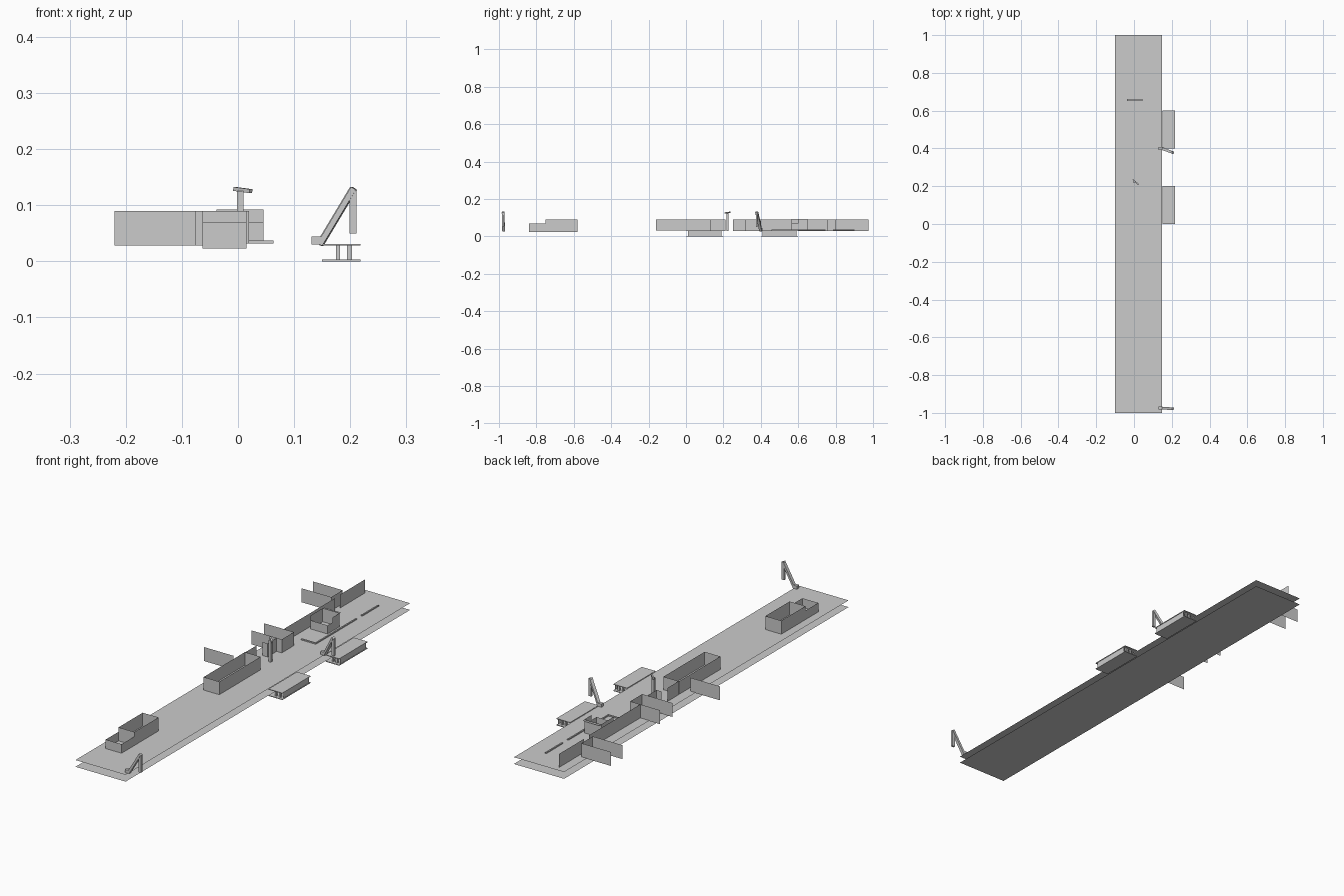
import bpy, bmesh, math
from mathutils import Matrix, Vector

if "Cube" in bpy.data.objects:
    bpy.data.objects.remove(bpy.data.objects["Cube"])

Z0, Z1 = 0.028, 0.09


def finish(name, bm):
    me = bpy.data.meshes.new(name)
    bm.to_mesh(me)
    bm.free()
    ob = bpy.data.objects.new(name, me)
    bpy.context.collection.objects.link(ob)
    return ob


def wall(name, points, z0=Z0, z1=Z1, closed=False):
    """Thin vertical sheet following a plan outline."""
    bm = bmesh.new()
    lo = [bm.verts.new((x, y, z0)) for x, y in points]
    hi = [bm.verts.new((x, y, z1)) for x, y in points]
    n = len(points)
    for i in range(n if closed else n - 1):
        j = (i + 1) % n
        bm.faces.new((lo[i], lo[j], hi[j], hi[i]))
    return finish(name, bm)


def rect(x0, x1, y0, y1):
    return [(x0, y0), (x1, y0), (x1, y1), (x0, y1)]


def sheet(name, x0, x1, y0, y1, z):
    bm = bmesh.new()
    bm.faces.new([bm.verts.new((x, y, z)) for x, y in rect(x0, x1, y0, y1)])
    return finish(name, bm)


def box(name, x0, x1, y0, y1, z0, z1):
    bm = bmesh.new()
    bmesh.ops.create_cube(bm, size=1)
    for v in bm.verts:
        v.co = Vector(((x0 + x1) / 2 + v.co.x * (x1 - x0),
                       (y0 + y1) / 2 + v.co.y * (y1 - y0),
                       (z0 + z1) / 2 + v.co.z * (z1 - z0)))
    return finish(name, bm)


def beam(name, a, b, w, d):
    """Square bar between two points."""
    a, b = Vector(a), Vector(b)
    bm = bmesh.new()
    bmesh.ops.create_cube(bm, size=1)
    rot = (b - a).to_track_quat('Z', 'Y').to_matrix().to_4x4()
    m = Matrix.Translation((a + b) / 2) @ rot @ Matrix.Diagonal((w, d, (b - a).length, 1))
    bmesh.ops.transform(bm, matrix=m, verts=bm.verts)
    return finish(name, bm)


# Two long decks
sheet("lower_deck", -0.10, 0.147, -1, 1, 0.0)
sheet("upper_deck", -0.10, 0.147, -1, 1, 0.03)

# Side platforms with supports between the levels
for y0 in (0.0, 0.4):
    y1 = y0 + 0.2
    box("platform_lower", 0.15, 0.218, y0, y1, 0.0, 0.003)
    box("platform_upper", 0.15, 0.218, y0, y1, 0.028, 0.031)
    wall("platform_outer_panel", [(0.216, y0 + 0.01), (0.216, y1 - 0.01)], 0.003, 0.028)
    for y in (y0 + 0.01, y1 - 0.018):
        box("platform_post_inner", 0.175, 0.182, y, y + 0.008, 0.003, 0.028)
        box("platform_post_outer", 0.194, 0.203, y, y + 0.008, 0.003, 0.028)

# Stepped enclosure near the front
wall("front_enclosure_low", [(-0.063, -0.75), (-0.063, -0.84), (0.015, -0.84), (0.015, -0.75)],
     0.023, 0.07)
wall("front_enclosure_high", rect(-0.063, 0.015, -0.75, -0.58), 0.023, 0.09, True)

# Open middle enclosure
wall("middle_enclosure", rect(-0.057, 0.02, -0.16, 0.13), 0.032, 0.09, True)

# Partition walls and side bays
wall("cross_wall", [(-0.22, 0.075), (-0.075, 0.075)])
wall("corridor_wall", [(-0.055, 0.13), (-0.055, 0.21)])
wall("corridor_return", [(-0.055, 0.25), (-0.03, 0.25), (-0.03, 0.315)])
wall("middle_bay", [(-0.153, 0.315), (-0.005, 0.315), (-0.005, 0.4), (-0.153, 0.4)])
wall("long_wall", [(-0.055, 0.4), (-0.055, 0.76)])
wall("rear_bay", [(-0.22, 0.76), (-0.073, 0.76), (-0.073, 0.84), (-0.22, 0.84)])
wall("rear_wall", [(-0.058, 0.8), (-0.058, 0.975)])

# Console bin with inner shelf and back ledge
wall("console_bin", rect(-0.038, 0.045, 0.565, 0.65), 0.032, 0.07, True)
wall("console_rim", [(0.045, 0.65), (-0.038, 0.65), (-0.038, 0.565)], 0.07, 0.092)
wall("console_right_rim", [(0.045, 0.6), (0.045, 0.65)], 0.07, 0.092)
sheet("console_ledge", -0.038, 0.045, 0.65, 0.662, 0.09)

# Raised rails on the deck
box("rail_front", -0.01, 0.063, 0.457, 0.463, 0.032, 0.037)
box("rail_long", 0.057, 0.063, 0.463, 0.745, 0.032, 0.037)
box("rail_rear", 0.057, 0.063, 0.785, 0.90, 0.032, 0.037)

# Signal mast with angled top bar
box("mast", -0.002, 0.01, 0.216, 0.228, 0.03, 0.125)
beam("mast_bar", (-0.006, 0.236, 0.129), (0.023, 0.208, 0.125), 0.007, 0.007)

# Folding cranes
for y, dy in ((0.4, -0.022), (-0.975, -0.003)):
    box("crane_base", 0.131, 0.151, y - 0.008, y + 0.008, 0.03, 0.044)
    beam("crane_boom", (0.146, y, 0.03), (0.206, y + dy, 0.13), 0.014, 0.01)
    beam("crane_arm", (0.205, y + dy, 0.05), (0.205, y + dy, 0.128), 0.013, 0.01)
